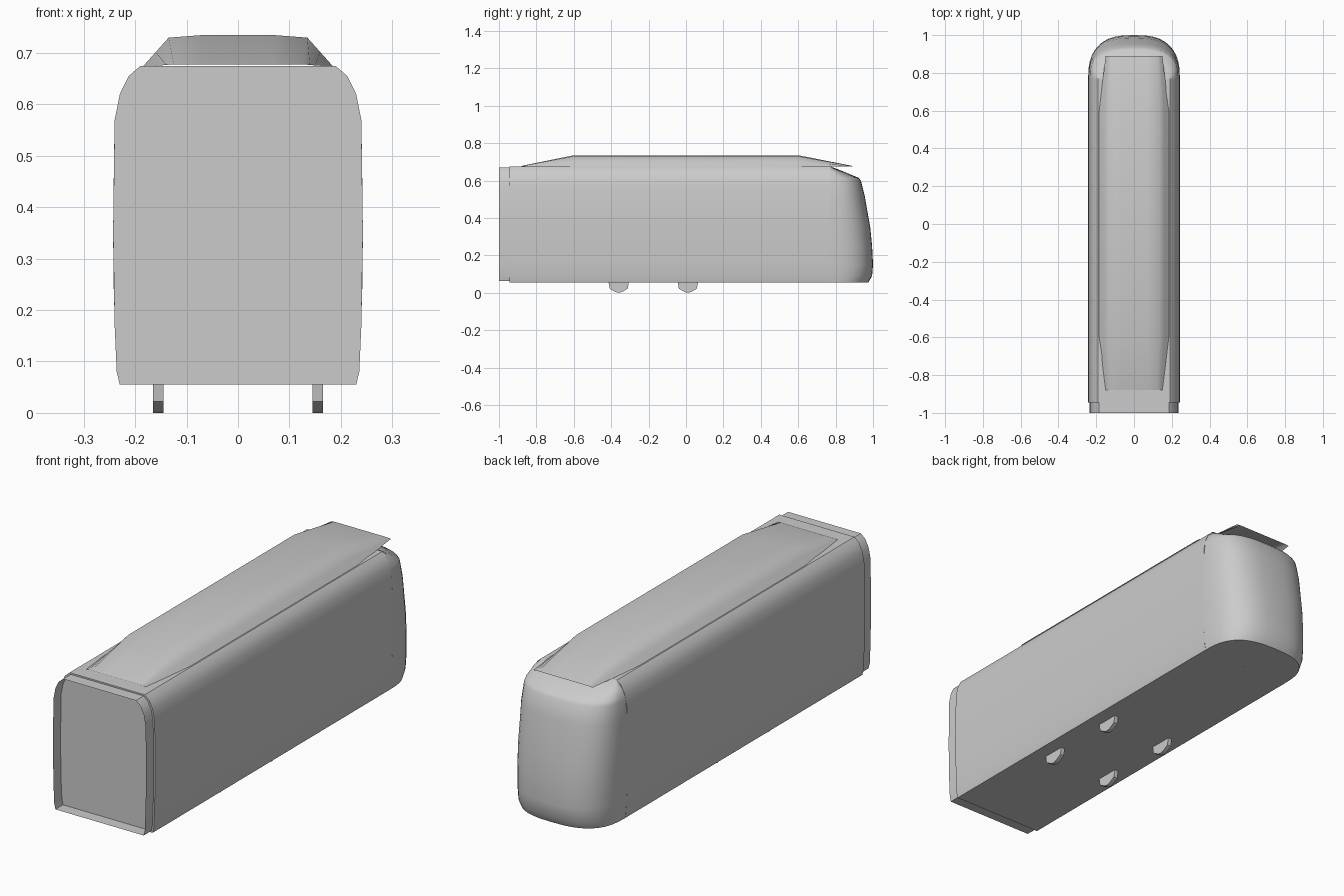
import bpy, bmesh, math

cube = bpy.data.objects.get("Cube")
if cube:
    bpy.data.objects.remove(cube, do_unlink=True)

grey = bpy.data.materials.new("light_grey")
grey.use_nodes = True
colour = (0.6, 0.6, 0.6, 1)
grey.diffuse_color = colour
grey.node_tree.nodes["Principled BSDF"].inputs["Base Color"].default_value = colour


def loft(name, rings, closed=True, caps=(), angle=40):
    """Skin a list of equal-length point rings; caps lists the ring ends to fill."""
    bm = bmesh.new()
    rows = [[bm.verts.new(p) for p in ring] for ring in rings]
    n = len(rows[0])
    for a, b in zip(rows, rows[1:]):
        for i in range(n if closed else n - 1):
            j = (i + 1) % n
            bm.faces.new((a[i], a[j], b[j], b[i]))
    for c in caps:
        bm.faces.new(rows[c])
    bmesh.ops.recalc_face_normals(bm, faces=bm.faces)
    mesh = bpy.data.meshes.new(name)
    bm.to_mesh(mesh)
    bm.free()
    mesh.materials.append(grey)
    obj = bpy.data.objects.new(name, mesh)
    bpy.context.collection.objects.link(obj)
    bpy.ops.object.select_all(action='DESELECT')
    obj.select_set(True)
    bpy.context.view_layer.objects.active = obj
    bpy.ops.object.shade_smooth_by_angle(angle=math.radians(angle))
    return obj


def mirrored(half):
    return half + [(-x, z) for x, z in reversed(half)]


# Carriage body: bulging side walls with rounded roof shoulders
BOTTOM, ROOF, CAB = 0.055, 0.675, 0.77
side = [(0.23, BOTTOM), (0.236, 0.08), (0.24, 0.17), (0.243, 0.35), (0.24, 0.57),
        (0.23, 0.62), (0.213, 0.655), (0.19, ROOF)]
section = mirrored(side)
loft("carriage_body", [[(x, y, z) for x, z in section] for y in (-0.945, CAB)], caps=(0, -1))

# Open gangway collar at the coupling end
collar = [(x * 0.97, 0.062 + (z - BOTTOM) * 0.978) for x, z in section]
loft("gangway_collar", [[(x, y, z) for x, z in collar] for y in (-1, -0.94)])


# Rounded cab: stacked plan outlines, each with height, half width and depth
def plan(z, half, depth, steps=20):
    ring = []
    for i in range(steps + 1):
        c, s = math.cos(math.pi * i / steps), math.sin(math.pi * i / steps)
        ring.append((math.copysign(abs(c) ** 0.74, c) * half, CAB + abs(s) ** 0.74 * depth, z))
    return ring


levels = [(BOTTOM, 0.23, 0.205), (0.09, 0.236, 0.225), (0.15, 0.239, 0.23),
          (0.25, 0.242, 0.225), (0.35, 0.243, 0.215), (0.52, 0.241, 0.185),
          (0.6, 0.234, 0.165), (0.615, 0.23, 0.152), (0.645, 0.217, 0.08), (ROOF, 0.19, 0.004)]
loft("driver_cab", [plan(*level) for level in levels], caps=(0, -1))

# Roof pod: thin tapered cover with low ends
raised = [(0.185, 0.674), (0.16, 0.702), (0.135, 0.73), (0.07, 0.735)]
low = [(0.15, 0.676), (0.14, 0.677), (0.125, 0.678), (0.07, 0.678)]
stations = [(-0.88, low), (-0.6, raised), (0.6, raised), (0.89, low)]
loft("roof_pod", [[(x, y, z) for x, z in mirrored(half)] for y, half in stations],
     closed=False, angle=35)

# Wheels: lower halves of thin discs below the floor
wheel = [(-0.055, 0.06), (-0.048, 0.022), (-0.018, 0.004), (0, 0),
         (0.018, 0.004), (0.048, 0.022), (0.055, 0.06)]
for label, sx in (("left", 1), ("right", -1)):
    for end, cy in (("front", -0.36), ("rear", 0.01)):
        loft(f"{end}_{label}_wheel",
             [[(sx * x, cy + y, z) for y, z in wheel] for x in (0.145, 0.165)], caps=(0, -1))
